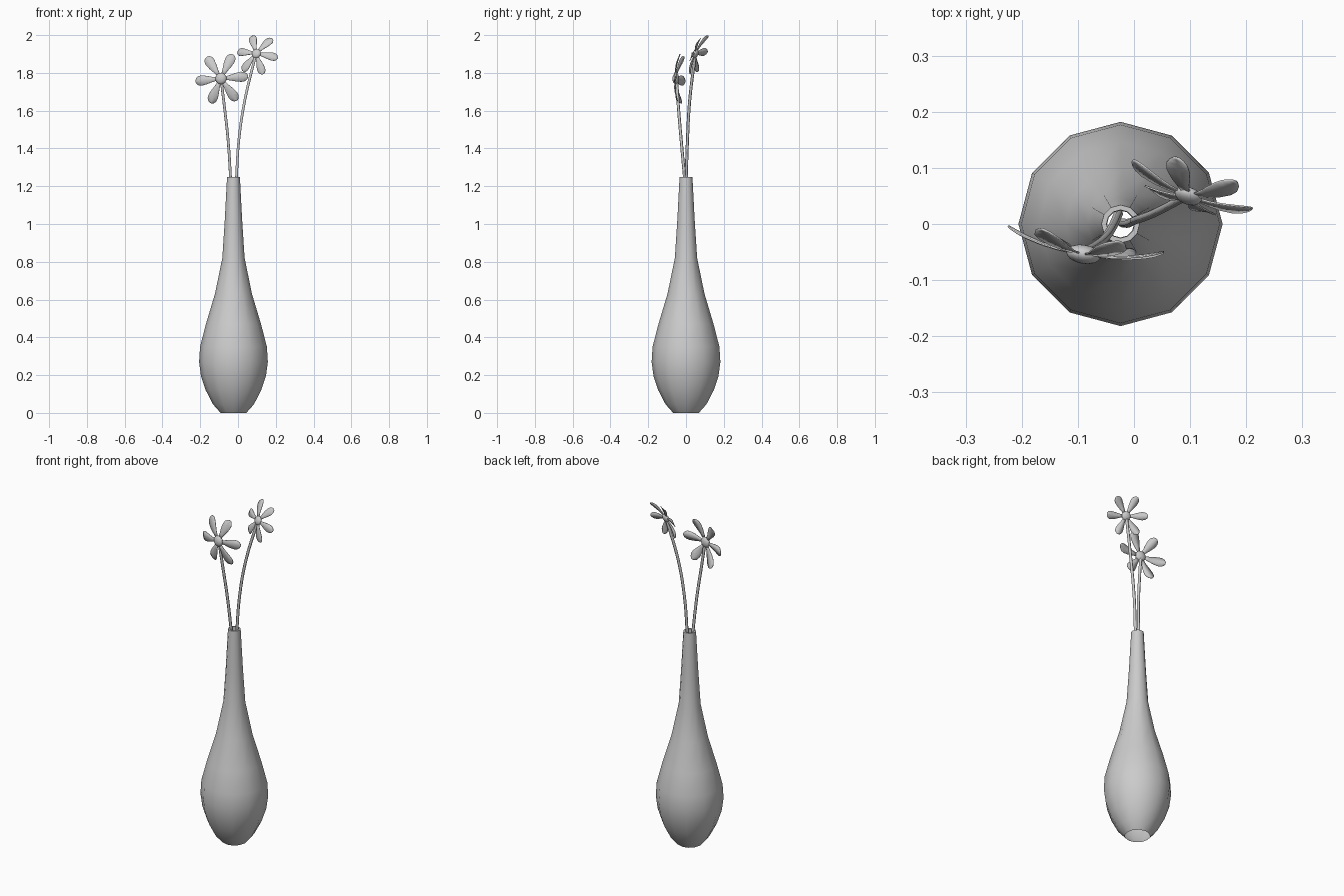
import bpy, bmesh
from math import cos, sin, pi, radians
from mathutils import Vector, Matrix

if "Cube" in bpy.data.objects:
    bpy.data.objects.remove(bpy.data.objects["Cube"])


def make_object(name, bm, angle=60):
    bmesh.ops.recalc_face_normals(bm, faces=bm.faces)
    mesh = bpy.data.meshes.new(name)
    bm.to_mesh(mesh)
    bm.free()
    ob = bpy.data.objects.new(name, mesh)
    bpy.context.collection.objects.link(ob)
    bpy.ops.object.select_all(action='DESELECT')
    ob.select_set(True)
    bpy.context.view_layer.objects.active = ob
    bpy.ops.object.shade_smooth_by_angle(angle=radians(angle))
    return ob


# Vase: twelve-sided lathe, open foot, lip turned into the neck
def vase(profile, cx, sides=12):
    bm = bmesh.new()
    rings = [[bm.verts.new((cx + r * cos(2 * pi * i / sides), r * sin(2 * pi * i / sides), z))
              for i in range(sides)] for r, z in profile]
    for a, b in zip(rings, rings[1:]):
        for i in range(sides):
            j = (i + 1) % sides
            bm.faces.new((a[i], a[j], b[j], b[i]))
    make_object("vase", bm)


vase([(.068, 0), (.108, .045), (.147, .12), (.172, .195), (.182, .27), (.177, .35),
      (.146, .47), (.098, .63), (.059, .82), (.046, 1.02), (.034, 1.25),
      (.025, 1.25), (.024, 1.15)], -.024)


# Stems: thin bevelled curves
def stem(name, points):
    cu = bpy.data.curves.new(name, 'CURVE')
    cu.dimensions = '3D'
    cu.bevel_depth = .008
    cu.bevel_resolution = 1
    cu.resolution_u = 4
    cu.use_fill_caps = True
    sp = cu.splines.new('BEZIER')
    sp.bezier_points.add(len(points) - 1)
    for bp, co in zip(sp.bezier_points, points):
        bp.co = co
        bp.handle_left_type = bp.handle_right_type = 'AUTO'
    bpy.context.collection.objects.link(bpy.data.objects.new(name, cu))


stem("right_stem", [(-.022, .002, .95), (-.008, .002, 1.25), (.005, .008, 1.45),
                    (.037, .020, 1.66), (.095, .050, 1.90)])
stem("left_stem", [(-.027, .020, .95), (-.040, -.008, 1.25), (-.053, -.026, 1.45),
                   (-.073, -.041, 1.63), (-.090, -.050, 1.77)])


# Flowers: six swept-back petals around a flattened hub
def flower(side, centre, normal, size, phase):
    n = Vector(normal).normalized()
    ex = (Vector((1, 0, 0)) - n * n.x).normalized()
    ey = n.cross(ex)
    frame = Matrix.Translation(centre) @ Matrix((ex, ey, n)).transposed().to_4x4()

    bm = bmesh.new()
    outline = [(.12, .055), (.35, .10), (.55, .155), (.75, .19), (.88, .175), (.96, .115), (1, .04)]
    for k in range(6):
        turn = Matrix.Rotation(radians(phase + 60 * k), 4, 'Z')
        rows = []
        for r, w in outline:
            drop = -.20 * r ** 2
            rows.append([bm.verts.new(frame @ turn @ (size * Vector((r, s * w, drop + abs(s) * w * .15))))
                         for s in (-1, 0, 1)])
        for a, b in zip(rows, rows[1:]):
            for i in range(2):
                bm.faces.new((a[i], b[i], b[i + 1], a[i + 1]))
    petals = make_object(side + "_petals", bm)
    solid = petals.modifiers.new("thickness", 'SOLIDIFY')
    solid.thickness = .003
    solid.offset = 0

    bm = bmesh.new()
    bmesh.ops.create_uvsphere(bm, u_segments=12, v_segments=8, radius=1,
                              matrix=frame @ Matrix.Diagonal((size * .22, size * .22, size * .12, 1)))
    make_object(side + "_flower_hub", bm)


flower("right", (.097, .050, 1.902), (-.35, -1, .38), .116, 45)
flower("left", (-.090, -.054, 1.77), (-.17, -1, .04), .141, 5)
